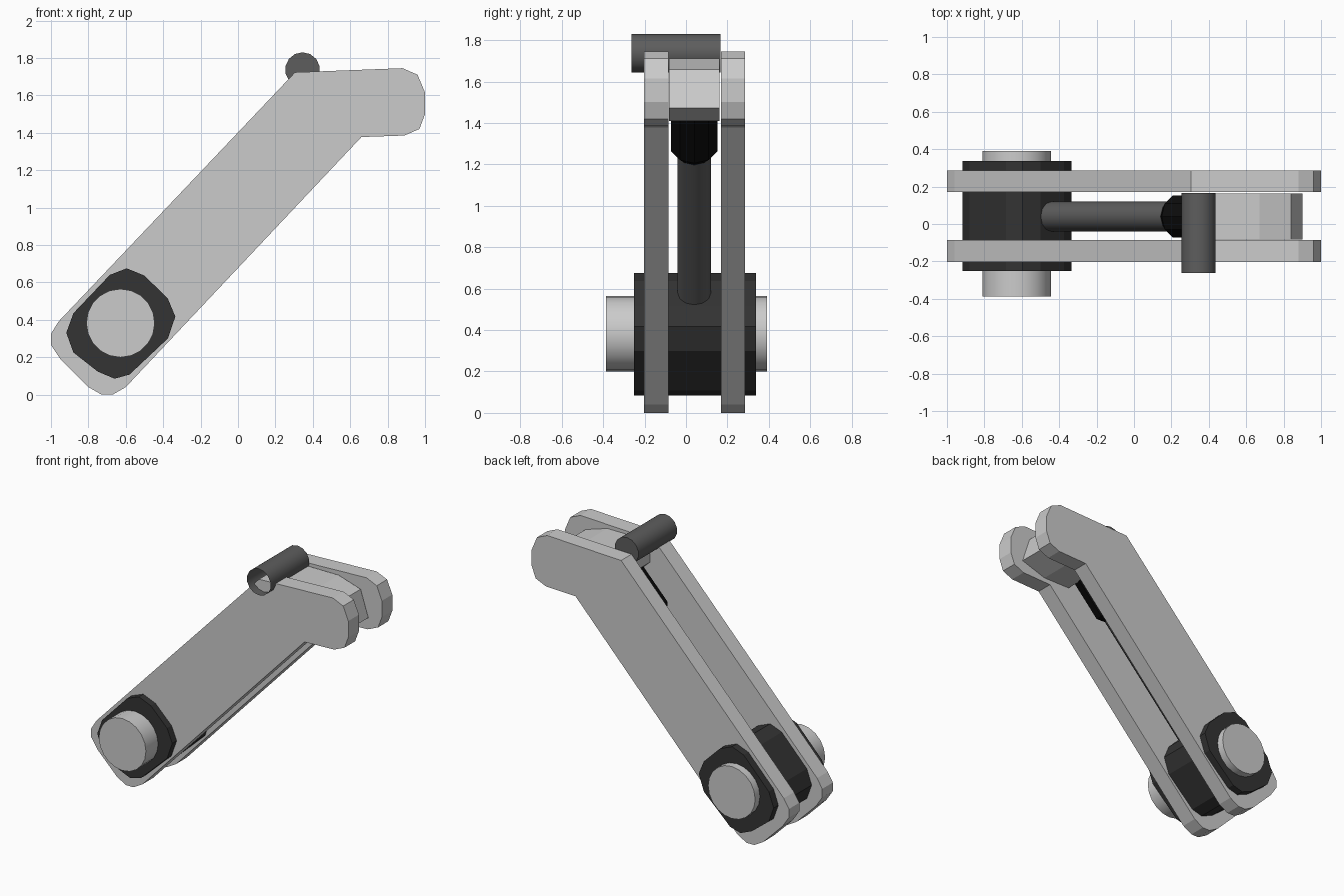
import bpy, bmesh
from math import radians
from mathutils import Vector

if "Cube" in bpy.data.objects:
    bpy.data.objects.remove(bpy.data.objects["Cube"])


def mat(name, v):
    m = bpy.data.materials.new(name)
    m.diffuse_color = (v, v, v, 1)
    m.use_nodes = True
    m.node_tree.nodes["Principled BSDF"].inputs["Base Color"].default_value = m.diffuse_color
    return m


BLOCK, STEEL, BLACK = mat("dark_rubber", 0.033), mat("dark_steel", 0.11), mat("black", 0.004)


def finish(bm, name, material=None, smooth=False):
    me = bpy.data.meshes.new(name)
    bm.to_mesh(me)
    bm.free()
    ob = bpy.data.objects.new(name, me)
    bpy.context.collection.objects.link(ob)
    if material:
        me.materials.append(material)
    if smooth:
        bpy.context.view_layer.objects.active = ob
        ob.select_set(True)
        bpy.ops.object.shade_smooth_by_angle(angle=radians(35))
        ob.select_set(False)
    return ob


def extrude(name, pts, y0, y1, material=None):
    """Extrude an x-z outline along y."""
    bm = bmesh.new()
    f = bm.faces.new([bm.verts.new((x, y0, z)) for x, z in pts])
    ext = bmesh.ops.extrude_face_region(bm, geom=[f])["geom"]
    bmesh.ops.translate(bm, vec=(0, y1 - y0, 0),
                        verts=[v for v in ext if isinstance(v, bmesh.types.BMVert)])
    bmesh.ops.recalc_face_normals(bm, faces=bm.faces)
    return finish(bm, name, material)


def rod(name, a, b, r1, r2, sides, material=None, open_start=False):
    """Cylinder or cone from a to b."""
    a, b = Vector(a), Vector(b)
    bm = bmesh.new()
    bmesh.ops.create_cone(bm, cap_ends=True, segments=sides, radius1=r1,
                          radius2=r2, depth=(b - a).length)
    if open_start:
        caps = [f for f in bm.faces if f.normal.z < -0.9]
        bmesh.ops.delete(bm, geom=caps, context='FACES_ONLY')
    m = (b - a).to_track_quat('Z', 'Y').to_matrix().to_4x4()
    m.translation = (a + b) / 2
    bm.transform(m)
    return finish(bm, name, material, smooth=True)


# side plates of the bent arm
plate = [(-.73, 0), (-.67, 0), (-.60, .04), (.66, 1.377), (.89, 1.385), (.97, 1.42),
         (1, 1.5), (1, 1.615), (.96, 1.71), (.88, 1.745), (.305, 1.723), (-.96, .39),
         (-1, .325), (-1, .265), (-.95, .19), (-.80, .04)]
extrude("front_plate", plate, -.203, -.085)
extrude("back_plate", plate, .17, .285)

# pivot block with rounded corners, and the pin through it
block = [(-.66, .085), (-.58, .107), (-.375, .30), (-.335, .417), (-.375, .513),
         (-.50, .636), (-.595, .675), (-.685, .64), (-.88, .435), (-.918, .33),
         (-.88, .225), (-.75, .123)]
extrude("pivot_block", block, -.252, .337, BLOCK)
rod("pivot_pin", (-.628, -.387, .382), (-.628, .39, .382), .183, .183, 20)

# inner rod and its black collar, along the arm's centre line
PIVOT, AXIS = Vector((-.63, .04, .38)), Vector((.69, 0, .725))


def along(s):
    return PIVOT + AXIS * s


rod("inner_rod", along(.2), along(1.3), .08, .08, 12, STEEL)
rod("collar_taper", along(1.19), along(1.25), .07, .117, 10, BLACK)
rod("collar", along(1.25), along(1.56), .117, .117, 10, BLACK)

# spacer between the plates at the upper end
spacer = [(.34, 1.71), (.67, 1.71), (.84, 1.657), (.90, 1.472), (.71, 1.41),
          (.50, 1.41), (.34, 1.56)]
extrude("end_spacer", spacer, -.083, .162)

# cross tube, open at the front
rod("cross_tube", (.345, -.262, 1.737), (.345, .167, 1.737), .093, .093, 14, STEEL, open_start=True)
